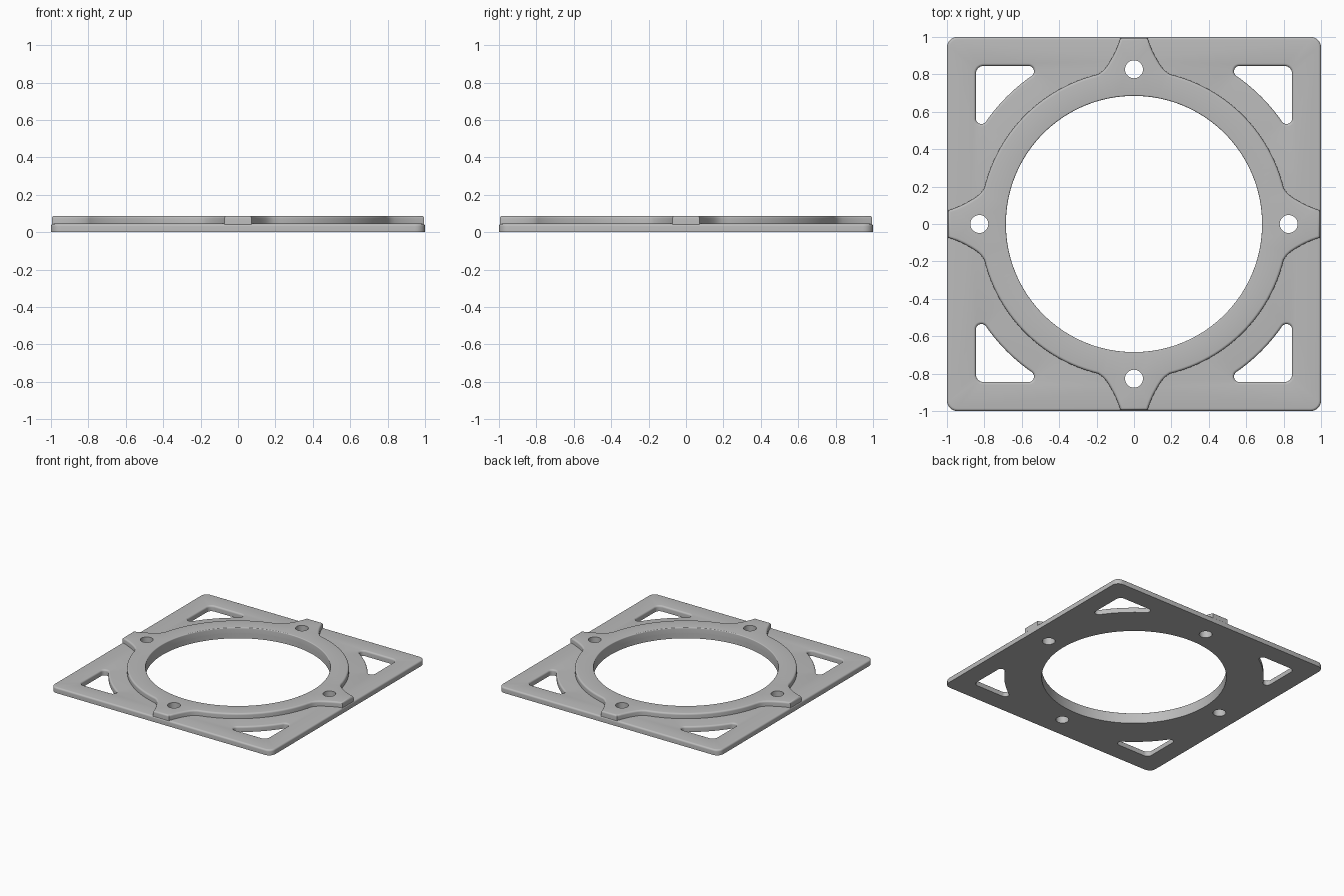
import bpy, bmesh
from math import cos, sin, pi, radians, sqrt
from mathutils import Vector

cube = bpy.data.objects.get("Cube")
if cube:
    bpy.data.objects.remove(cube)

grey = bpy.data.materials.new("light grey")
grey.use_nodes = True
COLOUR = (0.5, 0.5, 0.5, 1)
grey.diffuse_color = COLOUR
grey.node_tree.nodes["Principled BSDF"].inputs["Base Color"].default_value = COLOUR

PLATE_TOP, RING_TOP, FILLET = 0.045, 0.087, 0.014
BORE, RING, TAB_END = 0.685, 0.823, 0.995


def polar(r, a):
    return Vector((r * cos(a), r * sin(a)))


def circle(r, n, centre=Vector((0, 0))):
    return [centre + polar(r, 2 * pi * i / n) for i in range(n)]


def turned(points, k):
    """Rotate a 2D outline by k quarter turns."""
    for _ in range(k % 4):
        points = [Vector((-p.y, p.x)) for p in points]
    return points


def rounded(corners, steps=6):
    """Round each (point, radius) corner of a polygon."""
    out = []
    for i, (p, r) in enumerate(corners):
        if r == 0:
            out.append(p)
            continue
        a = (corners[i - 1][0] - p).normalized()
        b = (corners[(i + 1) % len(corners)][0] - p).normalized()
        half = a.angle(b) / 2
        centre = p + (a + b).normalized() * (r / sin(half))
        start = p + a * (r * cos(half) / sin(half)) - centre
        end = p + b * (r * cos(half) / sin(half)) - centre
        for s in range(steps + 1):
            t = s / steps
            sweep = start.angle(end)
            out.append(centre + (start * sin((1 - t) * sweep) + end * sin(t * sweep)) / sin(sweep))
    return out


def shrunk(points, d):
    """Offset a counter-clockwise outline inwards (negative d grows it)."""
    out = []
    for i, p in enumerate(points):
        u = (p - points[i - 1]).normalized()
        v = (points[(i + 1) % len(points)] - p).normalized()
        n1, n2 = Vector((-u.y, u.x)), Vector((-v.y, v.x))
        out.append(p + (n1 + n2) * (d / (1 + n1.dot(n2))))
    return out


def slab(name, loops, z0, z1):
    """Extrude (outline, side, fillet) loops; side 1 is the rim, -1 a hole."""
    bm = bmesh.new()
    caps = ([], [])
    for points, side, fillet in loops:
        profile = [(0, z0)]
        if fillet:
            for s in range(6):
                a = s * pi / 10
                profile.append((fillet * (1 - cos(a)), z1 - fillet * (1 - sin(a))))
        else:
            profile.append((0, z1))
        rings = []
        for d, z in profile:
            rings.append([bm.verts.new((p.x, p.y, z)) for p in shrunk(points, d * side)])
        n = len(points)
        for low, high in zip(rings, rings[1:]):
            for i in range(n):
                j = (i + 1) % n
                bm.faces.new((low[i], low[j], high[j], high[i])).smooth = True
        for cap, ring in zip(caps, (rings[0], rings[-1])):
            cap += [bm.edges.get((ring[i], ring[i - 1])) for i in range(n)]
    for cap in caps:
        made = bmesh.ops.triangle_fill(bm, edges=cap, use_beauty=True)
        for g in made["geom"]:
            if isinstance(g, bmesh.types.BMFace):
                g.smooth = False
    bmesh.ops.recalc_face_normals(bm, faces=bm.faces)
    mesh = bpy.data.meshes.new(name)
    bm.to_mesh(mesh)
    bm.free()
    mesh.set_sharp_from_angle(angle=radians(35))
    mesh.materials.append(grey)
    obj = bpy.data.objects.new(name, mesh)
    bpy.context.collection.objects.link(obj)
    return obj


# Central bore and four bolt holes, shared by both layers
bolt_holes = [(circle(0.048, 32, c), -1, 0)
              for k in range(4) for c in turned([Vector((0.827, 0))], k)]
bore = circle(BORE, 128)

# Square base plate with rounded corners
square = rounded([(Vector(p), 0.055) for p in ((1, -1), (1, 1), (-1, 1), (-1, -1))])

# Corner pocket: right angle outside, arc inside, blunt tips
outer, tip, tip_low = 0.845, 0.535, 0.80
arc_r = sqrt(tip ** 2 + tip_low ** 2)
arc = [(polar(arc_r, radians(56.2 - 2.8 * i)), 0) for i in range(1, 8)]
pocket = rounded([(Vector((outer, outer)), 0.04),
                  (Vector((tip, outer)), 0.028),
                  (Vector((tip, tip_low)), 0.028)] + arc +
                 [(Vector((tip_low, tip)), 0.028),
                  (Vector((outer, tip)), 0.028)])
pockets = [(turned(pocket, k), -1, FILLET) for k in range(4)]
slab("base_plate", [(square, 1, FILLET), (bore, -1, 0)] + bolt_holes + pockets, 0, PLATE_TOP)

# Raised ring with four flared tabs reaching the plate edges
flare = [Vector(p) for p in ((TAB_END, 0.072), (0.95, 0.088), (0.91, 0.106),
                             (0.87, 0.128), (0.838, 0.149), (0.818, 0.167))]
tab = [Vector((p.x, -p.y)) for p in reversed(flare)] + flare
quarter = tab + [polar(RING, radians(13.5 + 63 * i / 24)) for i in range(25)]
rim = [p for k in range(4) for p in turned(quarter, k)]
slab("raised_ring", [(rim, 1, FILLET), (bore, -1, FILLET / 2)] + bolt_holes, 0.028, RING_TOP)
